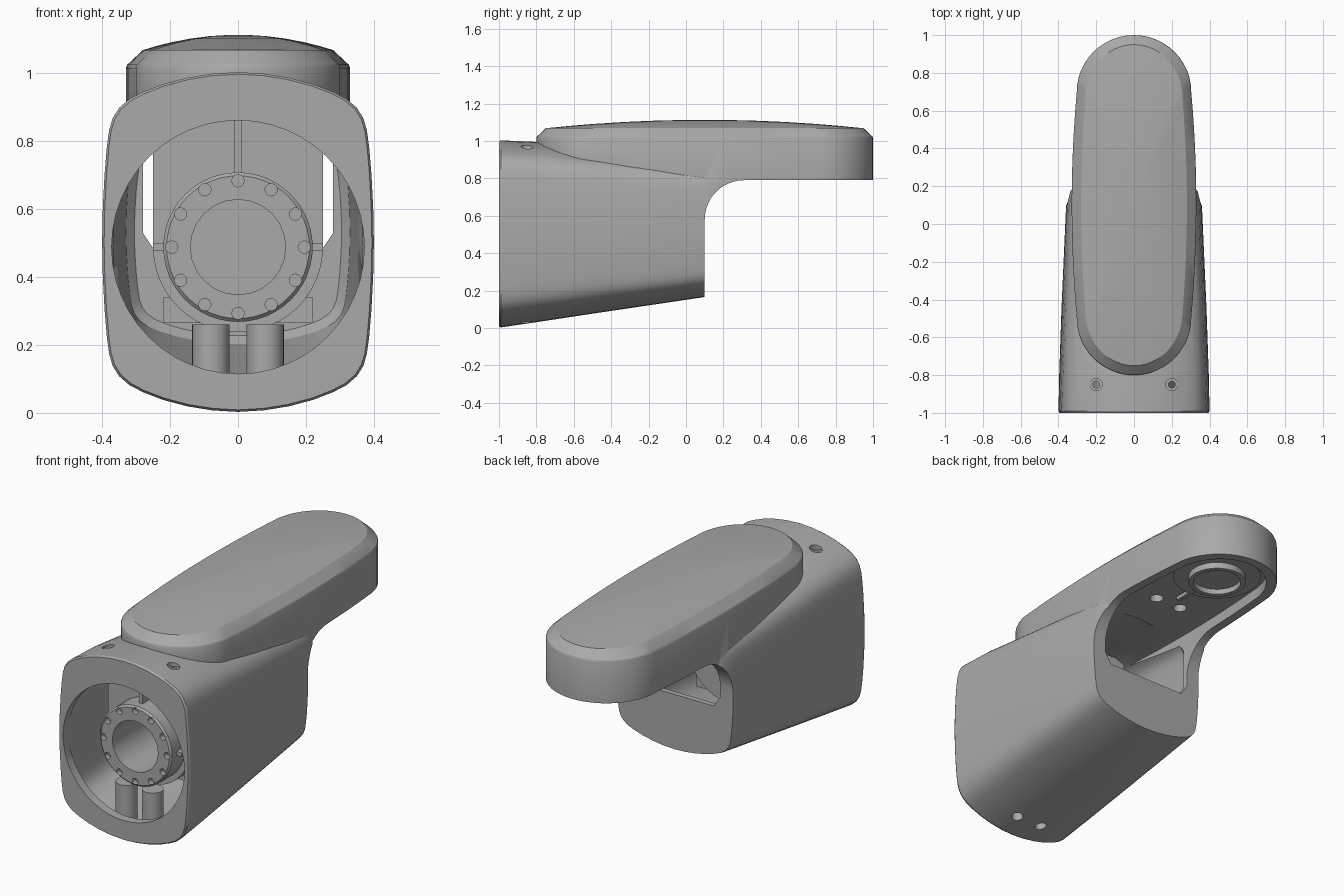
import bpy, bmesh
from math import sin, cos, pi, radians
from mathutils import Matrix, Vector

if "Cube" in bpy.data.objects:
    bpy.data.objects.remove(bpy.data.objects["Cube"])

grey = bpy.data.materials.new("cast grey")
grey.use_nodes = True
grey.diffuse_color = (0.4, 0.4, 0.4, 1)
grey.node_tree.nodes["Principled BSDF"].inputs["Base Color"].default_value = (0.4, 0.4, 0.4, 1)

# Quarter outlines: bowed sides with tight corners, and a plain round
BOWED = [(1, 0), (0.995, 0.2), (0.982, 0.4), (0.965, 0.56), (0.948, 0.66), (0.922, 0.73),
         (0.875, 0.79), (0.8, 0.842), (0.7, 0.884), (0.55, 0.93), (0.37, 0.968), (0.19, 0.991), (0, 1)]
ROUND = [(cos(k * pi / 24), sin(k * pi / 24)) for k in range(13)]


def loft(name, rings):
    """Closed skin through rings of equal point count, with flat end caps."""
    bm = bmesh.new()
    loops = [[bm.verts.new(p) for p in ring] for ring in rings]
    n = len(loops[0])
    for a, b in zip(loops, loops[1:]):
        for i in range(n):
            j = (i + 1) % n
            bm.faces.new((a[i], a[j], b[j], b[i]))
    bm.faces.new(loops[0][::-1])
    bm.faces.new(loops[-1])
    bmesh.ops.recalc_face_normals(bm, faces=bm.faces)
    mesh = bpy.data.meshes.new(name)
    bm.to_mesh(mesh)
    bm.free()
    mesh.materials.append(grey)
    ob = bpy.data.objects.new(name, mesh)
    bpy.context.collection.objects.link(ob)
    return ob


def mirrored(quarter):
    """Complete a quarter outline to a closed loop."""
    half = quarter + [(-x, y) for x, y in quarter[-2::-1]]
    return half + [(x, -y) for x, y in half[-2:0:-1]]


def section(y, cz, rx, rz, quarter=BOWED):
    """Upright cross-section at depth y."""
    return [(rx * u, y, cz + rz * v) for u, v in mirrored(quarter)]


def outline(z, inset=0.0, s=1.0):
    """Long round-ended plan shape with slightly bowed sides."""
    quarter = [(0.33 - 0.027 * (k / 6) ** 2, 0.1 * k) for k in range(6)]
    quarter += [(0.303 * u, 0.6 + 0.3 * v) for u, v in ROUND]
    return [(x * (1 - inset / 0.33) * s, 0.1 + y * (1 - inset / 0.9) * s, z)
            for x, y in mirrored(quarter)]


def turned(name, profile, centre, axis="Z", n=48):
    """Spin (radius, height) pairs about an axis."""
    rings = [[(r * cos(2 * pi * i / n), r * sin(2 * pi * i / n), h) for i in range(n)]
             for r, h in profile]
    ob = loft(name, rings)
    if axis == "Y":
        ob.data.transform(Matrix.Rotation(radians(-90), 4, "X"))
    ob.data.transform(Matrix.Translation(Vector(centre)))
    return ob


def rod(name, r, length, centre, axis="Z", n=32):
    return turned(name, [(r, 0), (r, length)], centre, axis, n)


def box(name, low, high):
    corners = [(low[0], low[1]), (high[0], low[1]), (high[0], high[1]), (low[0], high[1])]
    return loft(name, [[(x, y, z) for x, y in corners] for z in (low[2], high[2])])


def combine(ob, other, operation="DIFFERENCE"):
    """Apply a boolean and drop the helper object."""
    other.hide_render = True
    mod = ob.modifiers.new("join", "BOOLEAN")
    mod.operation, mod.object, mod.solver = operation, other, "EXACT"
    bpy.context.view_layer.objects.active = ob
    bpy.ops.object.modifier_apply(modifier=mod.name)
    bpy.data.objects.remove(other)


# Tapered body
shell = loft("link_shell", [
    section(-1.0, 0.503, 0.394, 0.494), section(-0.99, 0.503, 0.4, 0.5),
    section(-0.8, 0.513, 0.396, 0.482), section(-0.45, 0.52, 0.384, 0.436),
    section(0.09, 0.532, 0.36, 0.368), section(0.17, 0.54, 0.35, 0.355),
    section(0.24, 0.545, 0.315, 0.33)])

# Long arm with chamfered rim and shallow domed top
dome = [outline(1.068 + 0.045 * (1 - s * s), 0.05, s) for s in (1, 0.85, 0.7, 0.5, 0.3, 0.1)]
arm = loft("arm", [outline(0.55), outline(1.015), outline(1.025, 0.004)] + dome)
combine(shell, arm, "UNION")

# Rounded step under the arm
arc = [(0.31 - 0.21 * u, 0.58 + 0.21 * v) for u, v in ROUND]
step = [(0.1, -0.2)] + arc + [(1.3, 0.79), (1.3, -0.2)]
combine(shell, loft("step_cutter", [[(x, y, z) for y, z in step] for x in (-0.6, 0.6)]))

# Hollow interior behind a round mouth
combine(shell, loft("mouth_cutter", [
    section(-1.1, 0.488, 0.372, 0.373, ROUND), section(-0.95, 0.488, 0.372, 0.373, ROUND),
    section(-0.94, 0.5, 0.366, 0.455), section(-0.45, 0.515, 0.352, 0.4),
    section(0.04, 0.532, 0.33, 0.33), section(0.07, 0.532, 0.305, 0.305)]))

# Pocket opening beneath the arm and through the back wall
combine(shell, loft("pocket_cutter", [outline(0.47, 0.09), outline(0.53, 0.05),
                                      outline(0.85, 0.05)]))

# Screw holes in the top and bottom, and blind holes in the pocket
for side in (-1, 1):
    combine(shell, rod("top_recess", 0.032, 0.2, (side * 0.2, -0.85, 0.95)))
    combine(shell, rod("top_hole", 0.018, 0.4, (side * 0.2, -0.85, 0.75)))
    combine(shell, rod("bottom_hole", 0.03, 0.3, (side * 0.08, -0.86, -0.1)))
    combine(shell, rod("pocket_hole", 0.035, 0.09, (side * 0.08, 0.28, 0.8)))
parts = [shell]

# Front ring flange with a circle of bolt holes
flange = turned("front_flange", [(0.21, 0), (0.22, 0.01), (0.22, 0.14)], (0, -0.9, 0.488), "Y")
combine(flange, rod("bore", 0.14, 0.3, (0, -1, 0.488), "Y", 24))
for k in range(12):
    x, z = 0.195 * cos(k * pi / 6), 0.488 + 0.195 * sin(k * pi / 6)
    combine(flange, rod("bolt_hole", 0.018, 0.05, (x, -0.92, z), "Y", 16))
parts.append(flange)

# Bearing ring under the arm tip, standing on a wider disc
parts.append(rod("arm_disc", 0.23, 0.04, (0, 0.68, 0.835), n=48))
ring = rod("arm_ring", 0.15, 0.05, (0, 0.68, 0.8), n=48)
combine(ring, rod("ring_bore", 0.125, 0.1, (0, 0.68, 0.73), n=48))
parts.append(ring)

# Arched motor housing behind the front flange
arch = [(-0.25 * u, 0.488 - 0.25 * v) for u, v in ROUND]
arch += [(-x, z) for x, z in arch[-2::-1]] + [(0.25, 0.88), (-0.25, 0.88)]
housing = loft("motor_housing", [[(x, y, z) for x, z in arch] for y in (-0.78, -0.38)])
combine(housing, rod("housing_bore", 0.14, 0.35, (0, -0.82, 0.488), "Y", 24))
parts.append(housing)
parts.append(box("housing_foot", (-0.22, -0.7, 0.265), (0.22, -0.4, 0.34)))

# Ribs around the flange and the arm disc
parts.append(box("top_rib", (-0.011, -0.85, 0.7), (0.011, -0.77, 0.88)))
parts.append(box("arm_centre_rib", (-0.01, 0.36, 0.83), (0.01, 0.54, 0.86)))
for side, label in ((1, "left"), (-1, "right")):
    xs = sorted((side * 0.21, side * 0.25))
    parts.append(box(label + "_rib", (xs[0], -0.85, 0.477), (xs[1], -0.77, 0.499)))
    # Hollow screw posts on the floor
    post = rod(label + "_post", 0.055, 0.22, (side * 0.08, -0.86, 0.04))
    combine(post, rod("post_hole", 0.03, 0.2, (side * 0.08, -0.86, 0)))
    parts.append(post)

# Smooth shading with crisp edges
for ob in parts:
    bpy.ops.object.select_all(action="DESELECT")
    ob.select_set(True)
    bpy.context.view_layer.objects.active = ob
    bpy.ops.object.shade_smooth_by_angle(angle=radians(25))
